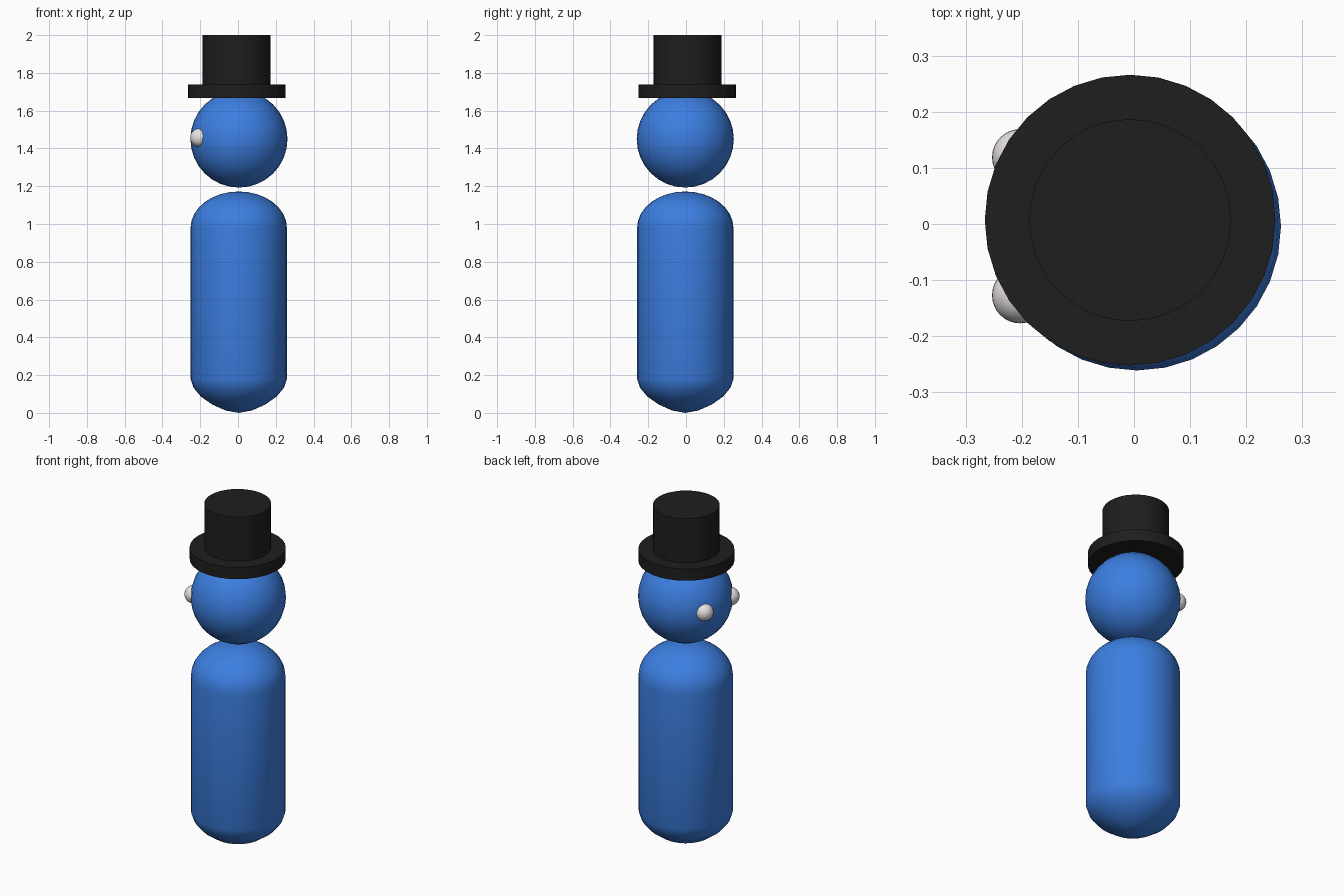
import bpy, bmesh, math

if "Cube" in bpy.data.objects:
    bpy.data.objects.remove(bpy.data.objects["Cube"])


def material(name, rgb):
    m = bpy.data.materials.new(name)
    m.diffuse_color = (*rgb, 1)
    m.use_nodes = True
    m.node_tree.nodes["Principled BSDF"].inputs["Base Color"].default_value = m.diffuse_color
    return m


BLUE = material("blue", (0.045, 0.21, 0.75))
BLACK = material("black", (0.013, 0.013, 0.013))
WHITE = material("white", (0.8, 0.76, 0.76))


def finish(obj, name, mat):
    obj.name = name
    obj.data.materials.append(mat)
    bpy.ops.object.shade_smooth_by_angle(angle=math.radians(40))
    return obj


def ball(name, loc, r, mat, seg=32, rings=16):
    bpy.ops.mesh.primitive_uv_sphere_add(segments=seg, ring_count=rings, radius=r, location=loc)
    return finish(bpy.context.object, name, mat)


def disc(name, loc_xy, r, z0, z1, mat):
    bpy.ops.mesh.primitive_cylinder_add(vertices=32, radius=r, depth=z1 - z0,
                                        location=(*loc_xy, (z0 + z1) / 2))
    return finish(bpy.context.object, name, mat)


def lathe(name, loc, profile, mat, steps=32):
    bm = bmesh.new()
    verts = [bm.verts.new((r, 0, z)) for r, z in profile]
    edges = [bm.edges.new(p) for p in zip(verts, verts[1:])]
    bmesh.ops.spin(bm, geom=verts + edges, cent=(0, 0, 0), axis=(0, 0, 1),
                   angle=math.tau, steps=steps)
    bmesh.ops.remove_doubles(bm, verts=bm.verts, dist=1e-4)
    bmesh.ops.recalc_face_normals(bm, faces=bm.faces)
    mesh = bpy.data.meshes.new(name)
    bm.to_mesh(mesh)
    bm.free()
    obj = bpy.data.objects.new(name, mesh)
    obj.location = loc
    bpy.context.collection.objects.link(obj)
    bpy.ops.object.select_all(action='DESELECT')
    obj.select_set(True)
    bpy.context.view_layer.objects.active = obj
    return finish(obj, name, mat)


# Pill-shaped body: tapered lower cap, straight wall, elliptical upper cap
R = 0.255
profile = [(0, 0), (0.07, 0.013), (0.14, 0.044), (0.2, 0.086), (0.24, 0.134), (R, 0.18)]
for i in range(9):
    a = math.pi / 2 * i / 8
    profile.append((R * math.cos(a) if i < 8 else 0, 0.98 + 0.192 * math.sin(a)))
lathe("body", (0.004, -0.004, 0), profile, BLUE)

# Head and the two eyes on its left side
ball("head", (0.005, -0.004, 1.45), 0.257, BLUE)
for side, name in ((1, "back_eye"), (-1, "front_eye")):
    ball(name, (-0.203, -0.004 + side * 0.123, 1.457), 0.05, WHITE)

# Top hat
disc("hat_brim", (-0.007, 0.007), 0.259, 1.668, 1.738, BLACK)
disc("hat_crown", (-0.007, 0.007), 0.18, 1.68, 2.0, BLACK)
